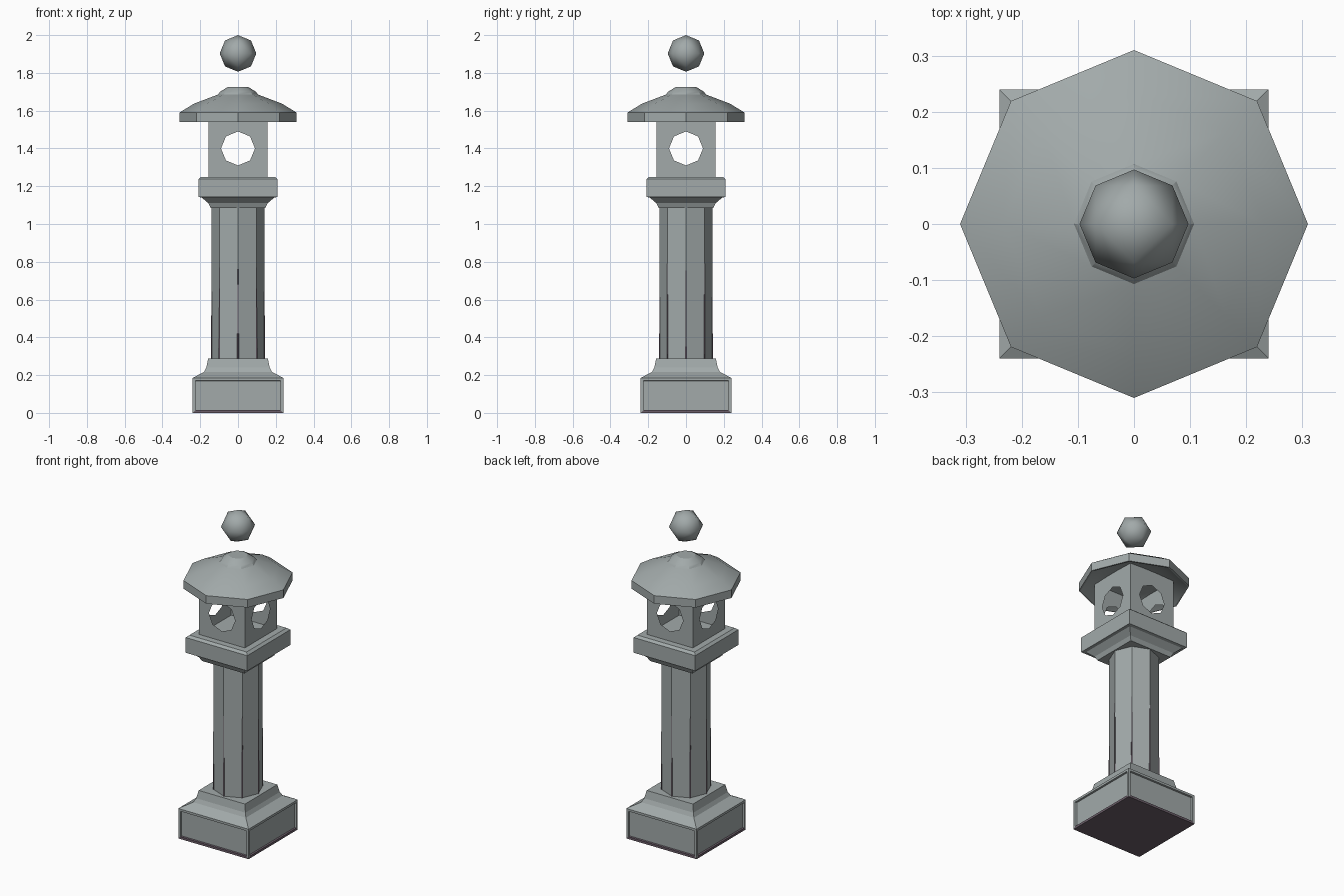
import bpy, bmesh, math
from itertools import product
from mathutils import Vector

if "Cube" in bpy.data.objects:
    bpy.data.objects.remove(bpy.data.objects["Cube"])


def material(name, rgb):
    m = bpy.data.materials.new(name)
    m.diffuse_color = (*rgb, 1)
    m.use_nodes = True
    m.node_tree.nodes["Principled BSDF"].inputs["Base Color"].default_value = m.diffuse_color
    return m


STONE = material("grey stone", (0.36, 0.40, 0.40))
DARK = material("dark damp stone", (0.145, 0.11, 0.14))


def finish(name, bm, mats=(STONE,), smooth=None, recalc=True):
    if recalc:
        bmesh.ops.recalc_face_normals(bm, faces=bm.faces)
    me = bpy.data.meshes.new(name)
    bm.to_mesh(me)
    bm.free()
    for m in mats:
        me.materials.append(m)
    if smooth:
        me.shade_smooth()
        me.set_sharp_from_angle(angle=math.radians(smooth))
    ob = bpy.data.objects.new(name, me)
    bpy.context.collection.objects.link(ob)
    return ob


def loft(bm, profile, sides, centre=(0, 0)):
    """Stack rings of (size, z); size is half width for 4 sides, radius otherwise."""
    k, off = (math.sqrt(2), math.pi / 4) if sides == 4 else (1, 0)
    rings = []
    for r, z in profile:
        rings.append([bm.verts.new((centre[0] + r * k * math.cos(off + 2 * math.pi * i / sides),
                                    centre[1] + r * k * math.sin(off + 2 * math.pi * i / sides), z))
                      for i in range(sides)])
    for a, b in zip(rings, rings[1:]):
        for i in range(sides):
            j = (i + 1) % sides
            bm.faces.new((a[i], a[j], b[j], b[i]))
    bm.faces.new(rings[0][::-1])
    bm.faces.new(rings[-1])


# Base block with recessed side panels and a dark foot
bm = bmesh.new()
loft(bm, [(0.24, 0), (0.24, 0.185)], 4)
bmesh.ops.recalc_face_normals(bm, faces=bm.faces)
sides = [f for f in bm.faces if abs(f.normal.z) < 0.5]
bmesh.ops.inset_individual(bm, faces=sides, thickness=0.02)
bmesh.ops.inset_individual(bm, faces=sides, thickness=0.003, depth=-0.01)
for f in bm.faces:
    if f.calc_center_median().z < 0.0195:
        f.material_index = 1
finish("base_block", bm, (STONE, DARK))

# Moulding above the base
bm = bmesh.new()
loft(bm, [(0.24, 0.185), (0.18, 0.217), (0.168, 0.24), (0.158, 0.287)], 4)
finish("base_moulding", bm)

# Octagonal shaft
bm = bmesh.new()
loft(bm, [(0.14, 0.28), (0.14, 1.09)], 8)
finish("shaft", bm)

# Dark tapering streaks along the lower shaft corners
bm = bmesh.new()
for i in range(8):
    a = i * math.pi / 4
    loft(bm, [(0.005, 0.28), (0.002, 0.79)], 6, (0.138 * math.cos(a), 0.138 * math.sin(a)))
finish("shaft_streaks", bm, (DARK,))

# Platform under the light chamber
bm = bmesh.new()
loft(bm, [(0.145, 1.085), (0.157, 1.11), (0.192, 1.14), (0.21, 1.143),
          (0.21, 1.237), (0.195, 1.25)], 4)
finish("platform", bm)

# Light chamber: four thin walls, each with an octagonal window
bm = bmesh.new()
W, LO, MID, HI, R = 0.156, 1.25, 1.40, 1.58, 0.09
for side in range(4):
    c, s = round(math.cos(side * math.pi / 2)), round(math.sin(side * math.pi / 2))
    inner, outer = [], []
    for k in range(8):
        u, v = math.cos(k * math.pi / 4), math.sin(k * math.pi / 4)
        su, sv = round(u), round(v)
        for ring, x, z in ((inner, R * u, MID + R * v),
                           (outer, W * su, HI if sv > 0 else LO if sv < 0 else MID)):
            ring.append(bm.verts.new((x * c + W * s, x * s - W * c, z)))
    for k in range(8):
        j = (k + 1) % 8
        bm.faces.new((inner[k], outer[k], outer[j], inner[j]))
bmesh.ops.remove_doubles(bm, verts=bm.verts, dist=1e-5)
finish("light_chamber", bm, recalc=False)

# Octagonal roof with hollow underside
bm = bmesh.new()
loft(bm, [(0.12, 1.585), (0.235, 1.575), (0.30, 1.54), (0.31, 1.54), (0.31, 1.59),
          (0.233, 1.637), (0.107, 1.685), (0.095, 1.70), (0.055, 1.725)], 8)
finish("roof", bm, smooth=30)

# Floating finial: subdivided octahedron
bm = bmesh.new()
for p in product((-1, 0, 1), repeat=3):
    if 0 < sum(map(abs, p)) < 3:
        bm.verts.new(Vector(p).normalized() * 0.097 + Vector((0, 0, 1.903)))
bmesh.ops.convex_hull(bm, input=bm.verts)
finish("finial", bm, smooth=80)
